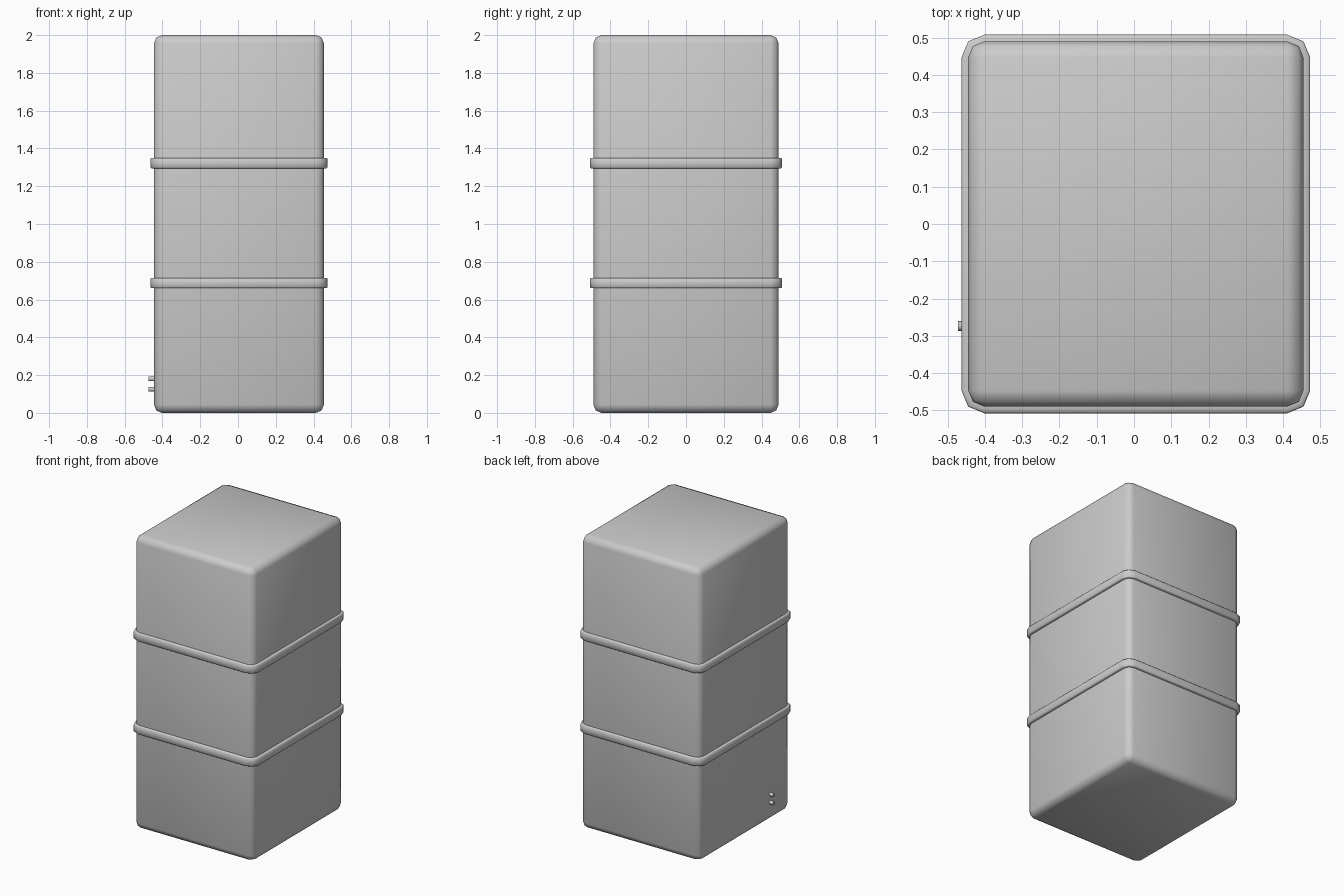
import bpy, bmesh, math
from mathutils import Matrix

if "Cube" in bpy.data.objects:
    bpy.data.objects.remove(bpy.data.objects["Cube"])

CX = 0.005            # the small fittings on the left shift the body centre slightly
HX, HY, H = 0.45, 0.49, 2.0


def finish(bm, name, angle=None):
    bmesh.ops.recalc_face_normals(bm, faces=bm.faces[:])
    for f in bm.faces:
        f.smooth = True
    mesh = bpy.data.meshes.new(name)
    bm.to_mesh(mesh)
    bm.free()
    obj = bpy.data.objects.new(name, mesh)
    bpy.context.collection.objects.link(obj)
    if angle:
        bpy.ops.object.select_all(action='DESELECT')
        bpy.context.view_layer.objects.active = obj
        obj.select_set(True)
        bpy.ops.object.shade_smooth_by_angle(angle=math.radians(angle))
    return obj


def outline(hx, hy, r, segs=2):
    """Rounded rectangle, counter-clockwise."""
    pts = []
    for k, (sx, sy) in enumerate([(1, 1), (-1, 1), (-1, -1), (1, -1)]):
        for i in range(segs + 1):
            a = math.pi / 2 * (k + i / segs)
            pts.append((CX + sx * (hx - r) + r * math.cos(a),
                        sy * (hy - r) + r * math.sin(a)))
    return pts


def band(name, z0, z1):
    """Raised trim ring wrapped round the body."""
    bm = bmesh.new()
    c = 0.005
    rings = []
    for z, out in [(z0, -0.002), (z0, 0.018 - c), (z0 + c, 0.018),
                   (z1 - c, 0.018), (z1, 0.018 - c), (z1, -0.002)]:
        pts = outline(HX + out, HY + out, 0.043 + out)
        rings.append([bm.verts.new((x, y, z)) for x, y in pts])
    n = len(rings[0])
    for lo, hi in zip(rings, rings[1:]):
        for i in range(n):
            j = (i + 1) % n
            bm.faces.new((lo[i], lo[j], hi[j], hi[i]))
    finish(bm, name, 50)


# Main body: tall box with softly bevelled edges
bm = bmesh.new()
bmesh.ops.create_cube(bm, size=1, matrix=Matrix.Translation((CX, 0, H / 2))
                      @ Matrix.Diagonal((2 * HX, 2 * HY, H, 1)))
bmesh.ops.bevel(bm, geom=bm.edges[:], offset=0.043, offset_type='OFFSET',
                segments=2, profile=0.5, affect='EDGES')
finish(bm, "body")

# Two trim bands
band("lower_band", 0.66, 0.715)
band("upper_band", 1.295, 1.35)

# Two small pipe fittings low on the left side
for name, z in (("lower_fitting", 0.125), ("upper_fitting", 0.18)):
    bm = bmesh.new()
    bmesh.ops.create_cone(bm, cap_ends=True, segments=10, radius1=0.013,
                          radius2=0.013, depth=0.038,
                          matrix=Matrix.Translation((-0.454, -0.274, z))
                          @ Matrix.Rotation(math.pi / 2, 4, 'Y'))
    finish(bm, name, 40)
